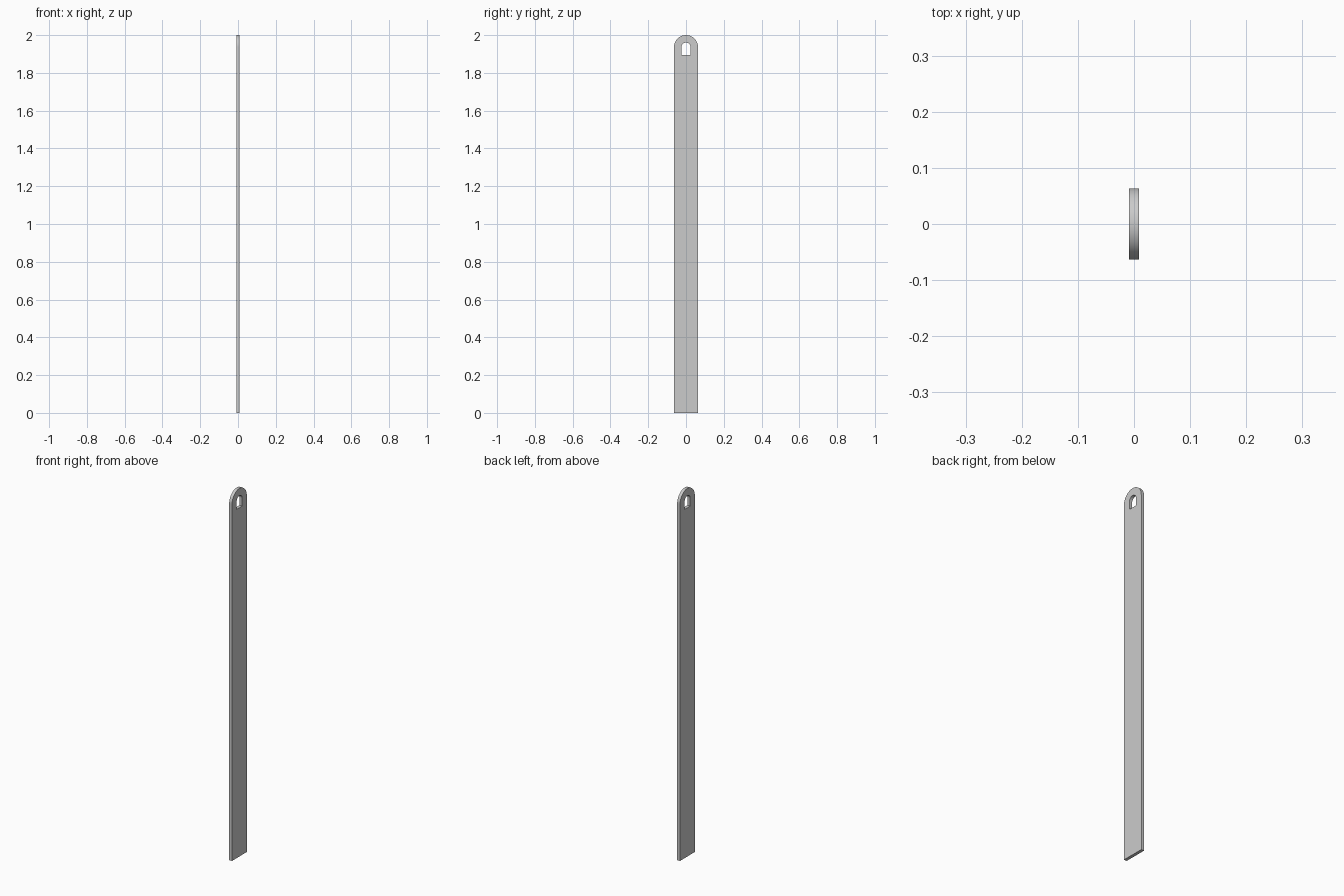
import bpy
from math import sin, cos, pi

if "Cube" in bpy.data.objects:
    bpy.data.objects.remove(bpy.data.objects["Cube"])

HALF_THICKNESS = 0.0085
ARC_Z = 1.9365  # shared centre of the rounded top and the hole arch


def arch(radius, bottom, steps):
    """Outline with a square bottom and a half-round top."""
    pts = [(-radius, bottom), (radius, bottom)]
    pts += [(radius * cos(pi * i / steps), ARC_Z + radius * sin(pi * i / steps))
            for i in range(steps + 1)]
    return pts


# Flat strip with rounded top and arched hanging hole
curve = bpy.data.curves.new("flat_strip", 'CURVE')
curve.dimensions = '2D'
curve.fill_mode = 'BOTH'
curve.extrude = HALF_THICKNESS
for pts in (arch(0.0635, 0.0, 32), arch(0.024, 1.895, 24)):
    spline = curve.splines.new('POLY')
    spline.points.add(len(pts) - 1)
    for p, (u, v) in zip(spline.points, pts):
        p.co = (u, v, 0, 1)
    spline.use_cyclic_u = True

strip = bpy.data.objects.new("flat_strip", curve)
bpy.context.collection.objects.link(strip)
strip.rotation_euler = (pi / 2, 0, pi / 2)

# Turn the profile into a welded solid with crisp edges
bpy.context.view_layer.objects.active = strip
strip.select_set(True)
bpy.ops.object.convert(target='MESH')
bpy.ops.object.transform_apply(location=False, rotation=True, scale=False)
bpy.ops.object.mode_set(mode='EDIT')
bpy.ops.mesh.select_all(action='SELECT')
bpy.ops.mesh.remove_doubles(threshold=0.00005)
bpy.ops.mesh.normals_make_consistent(inside=False)
bpy.ops.object.mode_set(mode='OBJECT')
bpy.ops.object.shade_smooth_by_angle()
